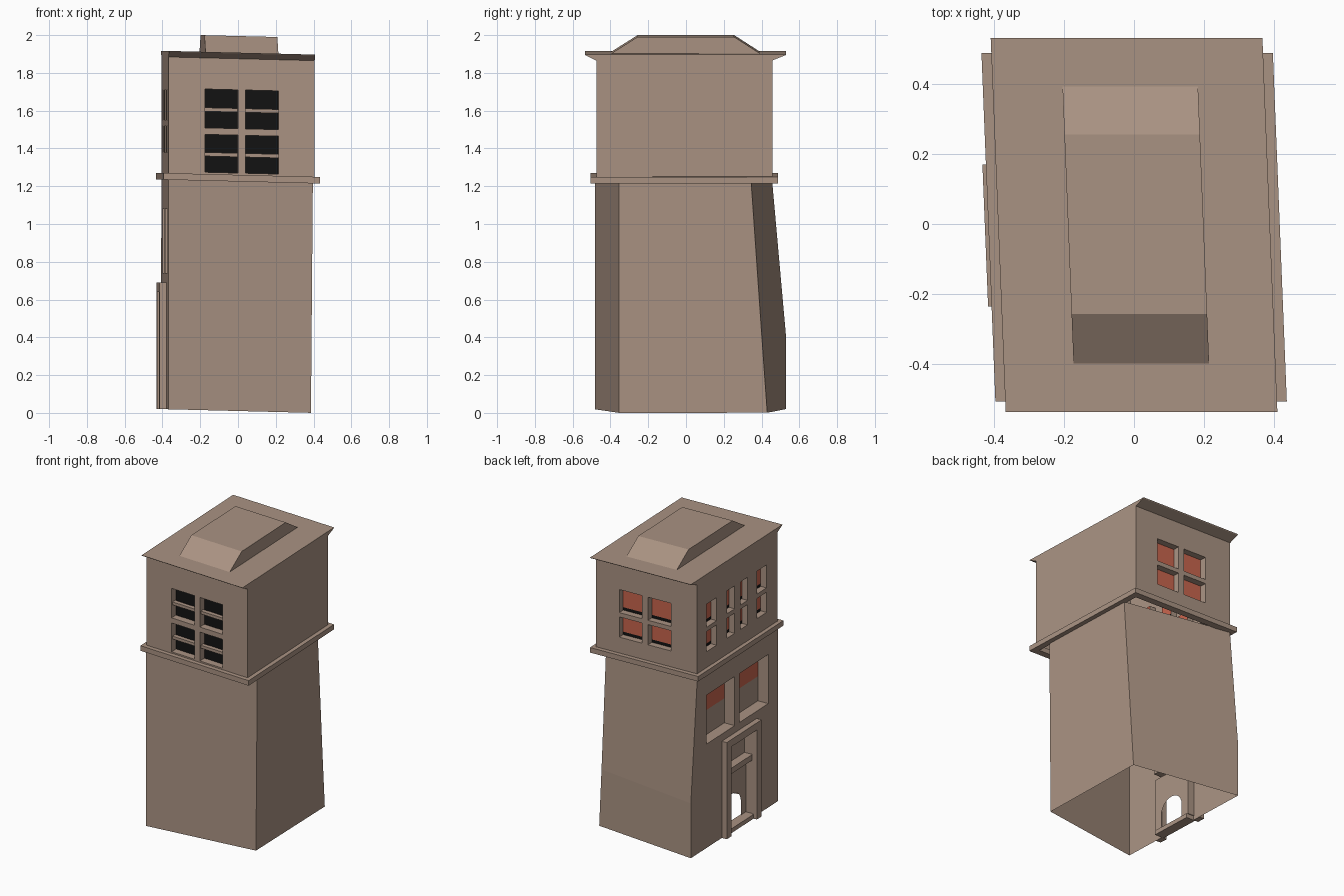
import bpy, bmesh, math
from mathutils import Vector

if "Cube" in bpy.data.objects:
    bpy.data.objects.remove(bpy.data.objects["Cube"])


def material(name, rgb):
    m = bpy.data.materials.new(name)
    m.diffuse_color = (*rgb, 1)
    m.use_nodes = True
    m.node_tree.nodes["Principled BSDF"].inputs["Base Color"].default_value = m.diffuse_color
    return m


STONE = material("stone", (0.40, 0.29, 0.225))
RED = material("blind_red", (0.58, 0.13, 0.075))
BLACK = material("dark_glass", (0.006, 0.006, 0.006))


def finish(name, bm, mat=STONE):
    # the whole tower leans slightly: shear the plan and tilt the levels
    for v in bm.verts:
        x, y, z = v.co
        x -= 0.04 * y
        v.co = (x, y, z - 0.025 * x + 0.01)
    bm.normal_update()
    me = bpy.data.meshes.new(name)
    bm.to_mesh(me)
    bm.free()
    me.materials.append(mat)
    ob = bpy.data.objects.new(name, me)
    bpy.context.collection.objects.link(ob)
    return ob


def add_face(bm, pts, facing):
    f = bm.faces.new([bm.verts.new(p) for p in pts])
    f.normal_update()
    if f.normal.dot(Vector(facing)) < 0:
        f.normal_flip()


def add_box(bm, x0, x1, y0, y1, z0, z1):
    for ax, (a, b) in enumerate(((x0, x1), (y0, y1), (z0, z1))):
        for val, s in ((a, -1), (b, 1)):
            lim = [(x0, x1), (y0, y1), (z0, z1)]
            lim.pop(ax)
            (p0, p1), (q0, q1) = lim
            pts = []
            for p, q in ((p0, q0), (p1, q0), (p1, q1), (p0, q1)):
                c = [p, q]
                c.insert(ax, val)
                pts.append(c)
            n = [0, 0, 0]
            n[ax] = s
            add_face(bm, pts, n)


def boxes(name, items, mat=STONE):
    bm = bmesh.new()
    for b in items:
        add_box(bm, *b)
    finish(name, bm, mat)


def wall(name, pt, u_ends, z_ends, holes, extra_z=()):
    """Wall sheet pt(u, z, depth) with holes (u0, u1, z0, z1, depth) and reveals."""
    bm = bmesh.new()
    out = Vector(pt(0, 0, 0)) - Vector(pt(0, 0, 1))
    us = sorted({*u_ends, *(h[i] for h in holes for i in (0, 1))})
    zs = sorted({*z_ends, *extra_z, *(h[i] for h in holes for i in (2, 3))})
    for a, b in zip(us, us[1:]):
        for c, d in zip(zs, zs[1:]):
            mu, mz = (a + b) / 2, (c + d) / 2
            if not any(h[0] < mu < h[1] and h[2] < mz < h[3] for h in holes):
                add_face(bm, [pt(a, c, 0), pt(b, c, 0), pt(b, d, 0), pt(a, d, 0)], out)
    for u0, u1, z0, z1, dep in holes:
        ring = [(u0, z0), (u1, z0), (u1, z1), (u0, z1)]
        mid = Vector(pt((u0 + u1) / 2, (z0 + z1) / 2, dep / 2))
        for (a, c), (b, d) in zip(ring, ring[1:] + ring[:1]):
            q = [Vector(p) for p in (pt(a, c, 0), pt(b, d, 0), pt(b, d, dep), pt(a, c, dep))]
            add_face(bm, q, mid - sum(q, Vector()) / 4)
    bmesh.ops.remove_doubles(bm, verts=bm.verts, dist=1e-5)
    finish(name, bm)


def panes(name, pt, rects, mat):
    bm = bmesh.new()
    out = Vector(pt(0, 0, 0)) - Vector(pt(0, 0, 1))
    for u0, u1, z0, z1, d in rects:
        add_face(bm, [pt(u0, z0, d), pt(u1, z0, d), pt(u1, z1, d), pt(u0, z1, d)], out)
    finish(name, bm, mat)


# ---- upper storey walls, windows and panes
W, YF, YB = 0.387, -0.475, 0.457
front = lambda u, z, d: (u, YF + d, z)
back = lambda u, z, d: (u, YB - d, z)
left = lambda u, z, d: (-W + d, u, z)
right = lambda u, z, d: (W - d, u, z)

rows = ((1.36, 1.50), (1.53, 1.69))
front_holes = [(a, b, c, d, 0.05) for a, b in ((-0.195, -0.02), (0.022, 0.195))
               for c, d in ((1.26, 1.46), (1.495, 1.70))]
back_holes = [(a, b, c, d, 0.045) for a, b in ((-0.185, -0.01), (0.035, 0.21)) for c, d in rows]
left_holes = [(a, b, c, d, 0.045) for a, b in
              ((-0.35, -0.24), (-0.13, -0.045), (0.02, 0.11), (0.23, 0.35)) for c, d in rows]

zr = (1.22, 1.865)
wall("upper_front_wall", front, (-W, W), zr, front_holes)
wall("upper_back_wall", back, (-W, W), zr, back_holes)
wall("upper_left_wall", left, (YF, YB), zr, left_holes)
wall("upper_right_wall", right, (YF, YB), zr, [])
panes("front_panes", front, front_holes, BLACK)
boxes("front_sash_bars", [(a, b, YF + 0.01, YF + 0.04, z, z + 0.02)
                          for a, b in ((-0.195, -0.02), (0.022, 0.195)) for z in (1.345, 1.582)])
for nm, pt, holes in (("back", back, back_holes), ("left", left, left_holes)):
    panes(nm + "_blinds", pt, [(a, b, c + 0.02, d, e) for a, b, c, d, e in holes], RED)
    panes(nm + "_blind_gaps", pt, [(a, b, c, c + 0.02, e) for a, b, c, d, e in holes], BLACK)

# ---- cornice flaring to front and back, with the flat roof
bm = bmesh.new()
prof = [(YF, YB, 1.865), (-0.53, 0.525, 1.892), (-0.535, 0.53, 1.897)]
for (a0, b0, z0), (a1, b1, z1) in zip(prof, prof[1:]):
    add_face(bm, [(-W, a0, z0), (W, a0, z0), (W, a1, z1), (-W, a1, z1)], (0, -1, 0))
    add_face(bm, [(-W, b0, z0), (W, b0, z0), (W, b1, z1), (-W, b1, z1)], (0, 1, 0))
    for s in (-1, 1):
        add_face(bm, [(s * W, a0, z0), (s * W, b0, z0), (s * W, b1, z1), (s * W, a1, z1)], (s, 0, 0))
add_face(bm, [(-W, -0.535, 1.897), (W, -0.535, 1.897), (W, 0.53, 1.897), (-W, 0.53, 1.897)], (0, 0, 1))
bmesh.ops.remove_doubles(bm, verts=bm.verts, dist=1e-5)
finish("cornice_roof", bm)

# ---- raised roof block with sloping ends
bm = bmesh.new()
side = [(-0.40, 1.895), (-0.257, 1.985), (0.255, 1.985), (0.395, 1.895)]
L, R = -0.188, 0.198
for s, x in ((-1, L), (1, R)):
    add_face(bm, [(x, y, z) for y, z in side], (s, 0, 0))
for (a, c), (b, d), n in zip(side, side[1:], ((0, -1, 1), (0, 0, 1), (0, 1, 1))):
    add_face(bm, [(L, a, c), (R, a, c), (R, b, d), (L, b, d)], n)
bmesh.ops.remove_doubles(bm, verts=bm.verts, dist=1e-5)
finish("roof_block", bm)

# ---- ledge band between storeys
boxes("ledge", [(-0.415, 0.415, -0.505, -0.46, 1.215, 1.25), (-0.415, 0.415, 0.44, 0.487, 1.215, 1.25),
                (-0.415, -0.372, -0.46, 0.44, 1.215, 1.25), (0.372, 0.415, -0.46, 0.44, 1.215, 1.25)])

# ---- lower shaft: tapered, open above and below
FB, FT = (0.372, -0.355, 0), (0.382, -0.355, 1.22)
BB, BM, BT = (0.382, 0.43, 0), (0.382, 0.403, 0.38), (0.384, 0.345, 1.22)
XL = -0.387
lb, lm, lt = (XL, 0.53, 0), (XL, 0.53, 0.38), (XL, 0.455, 1.22)
bm = bmesh.new()
add_face(bm, [(XL, -0.483, 0), FB, FT, (XL, -0.483, 1.22)], (0, -1, 0))
add_face(bm, [FB, BB, BM, BT, FT], (1, 0, 0))
add_face(bm, [lb, lm, BM, BB], (0, 1, 0))
add_face(bm, [lm, lt, BT, BM], (0, 1, 0))
bmesh.ops.remove_doubles(bm, verts=bm.verts, dist=1e-5)
finish("lower_shaft", bm)


# ---- entrance wall on the left side; its back edge follows the taper
def entrance(u, z, d):
    if u == 0.53 and z > 0.38:
        u = 0.53 - 0.075 * (z - 0.38) / 0.84
    return (XL + d, u, z)


big = [(-0.37, -0.035, 0.72, 1.06, 0.08), (0.02, 0.35, 0.72, 1.06, 0.08)]
transom = (-0.185, 0.12, 0.44, 0.60, 0.06)
door = (-0.185, 0.12, 0.03, 0.40, 0.05)
wall("entrance_wall", entrance, (-0.483, 0.53), (0, 1.22), big + [transom, door], (0.38,))
panes("big_window_blinds", entrance, [(a, b, 0.89, d, e) for a, b, c, d, e in big], RED)
panes("big_window_lower_panels", entrance, [(a, b, c, 0.89, e) for a, b, c, d, e in big], STONE)
panes("transom_blind", entrance, [(0.0, 0.12, 0.44, 0.60, 0.06)], RED)
panes("transom_panel", entrance, [(-0.185, 0.0, 0.44, 0.60, 0.06)], STONE)

# ---- door panel with arched opening
bm = bmesh.new()
arch = [(-0.033 + 0.095 * math.cos(t), 0.12 + 0.098 * math.sin(t))
        for t in (math.pi * i / 12 for i in range(13))]
outline = [(-0.185, 0.03), (-0.185, 0.40), (0.12, 0.40), (0.12, 0.03), (0.062, 0.03)] + arch + [(-0.128, 0.03)]
add_face(bm, [entrance(y, z, 0.05) for y, z in outline], (-1, 0, 0))
finish("arched_door_panel", bm)

# ---- door surround, with threshold
boxes("door_surround", [(-0.425, XL, 0.115, 0.17, 0, 0.67), (-0.425, XL, -0.235, -0.18, 0, 0.67),
                        (-0.425, XL, -0.18, 0.115, 0.62, 0.67)])
boxes("door_threshold", [(-0.40, -0.33, -0.18, 0.115, 0, 0.03)])
